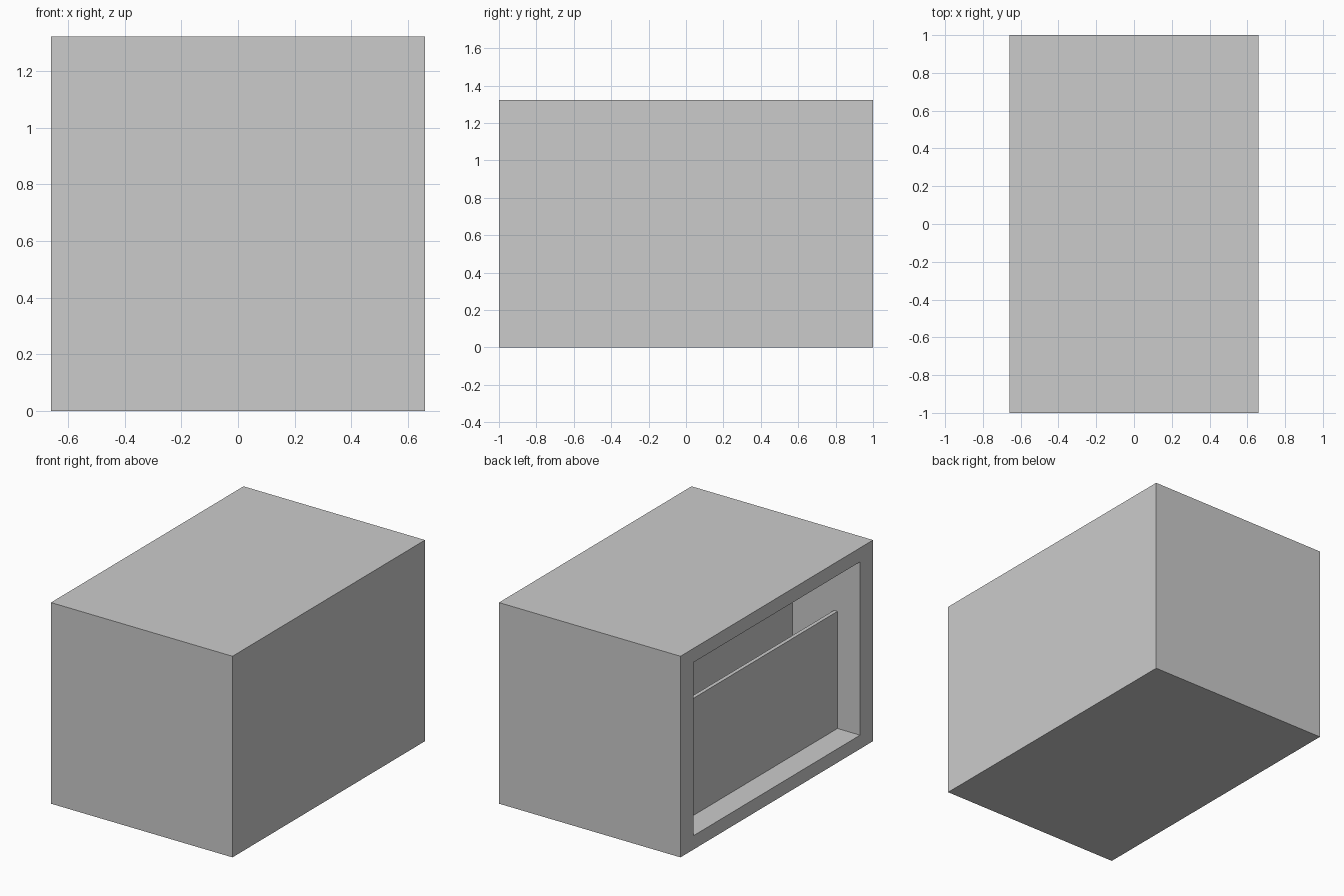
import bpy, bmesh

if "Cube" in bpy.data.objects:
    bpy.data.objects.remove(bpy.data.objects["Cube"])

W, L, H = 1.32, 2.0, 1.322        # outer size
OY, OZ0, OZ1 = 0.865, 0.091, 1.23  # opening half-length, bottom, top
RECESS_X = -0.168                  # inner wall of the recess


def make_object(name, bm):
    mesh = bpy.data.meshes.new(name)
    bmesh.ops.recalc_face_normals(bm, faces=bm.faces[:])
    bm.to_mesh(mesh)
    bm.free()
    obj = bpy.data.objects.new(name, mesh)
    bpy.context.collection.objects.link(obj)
    return obj


def box(x0, x1, y0, y1, z0, z1):
    bm = bmesh.new()
    bmesh.ops.create_cube(bm, size=1)
    for v in bm.verts:
        v.co.x = x1 if v.co.x > 0 else x0
        v.co.y = y1 if v.co.y > 0 else y0
        v.co.z = z1 if v.co.z > 0 else z0
    return bm


def inset_to(bm, face, x):
    # inset one face and snap the inner loop to the opening outline at depth x
    c = face.calc_center_median()
    bmesh.ops.inset_individual(bm, faces=[face], thickness=0.05)
    for v in face.verts:
        v.co = (x, OY if v.co.y > c.y else -OY, OZ1 if v.co.z > c.z else OZ0)


# Outer body with a rimmed recess in the left side
bm = box(-W / 2, W / 2, -L / 2, L / 2, 0, H)
side = min(bm.faces, key=lambda f: f.calc_center_median().x)
inset_to(bm, side, -W / 2)
inset_to(bm, side, RECESS_X)
make_object("cabinet_body", bm)

# Thin upright panel standing inside the recess, open above
make_object("inner_panel", box(-0.496, -0.471, -OY, OY, OZ0, 0.861))
